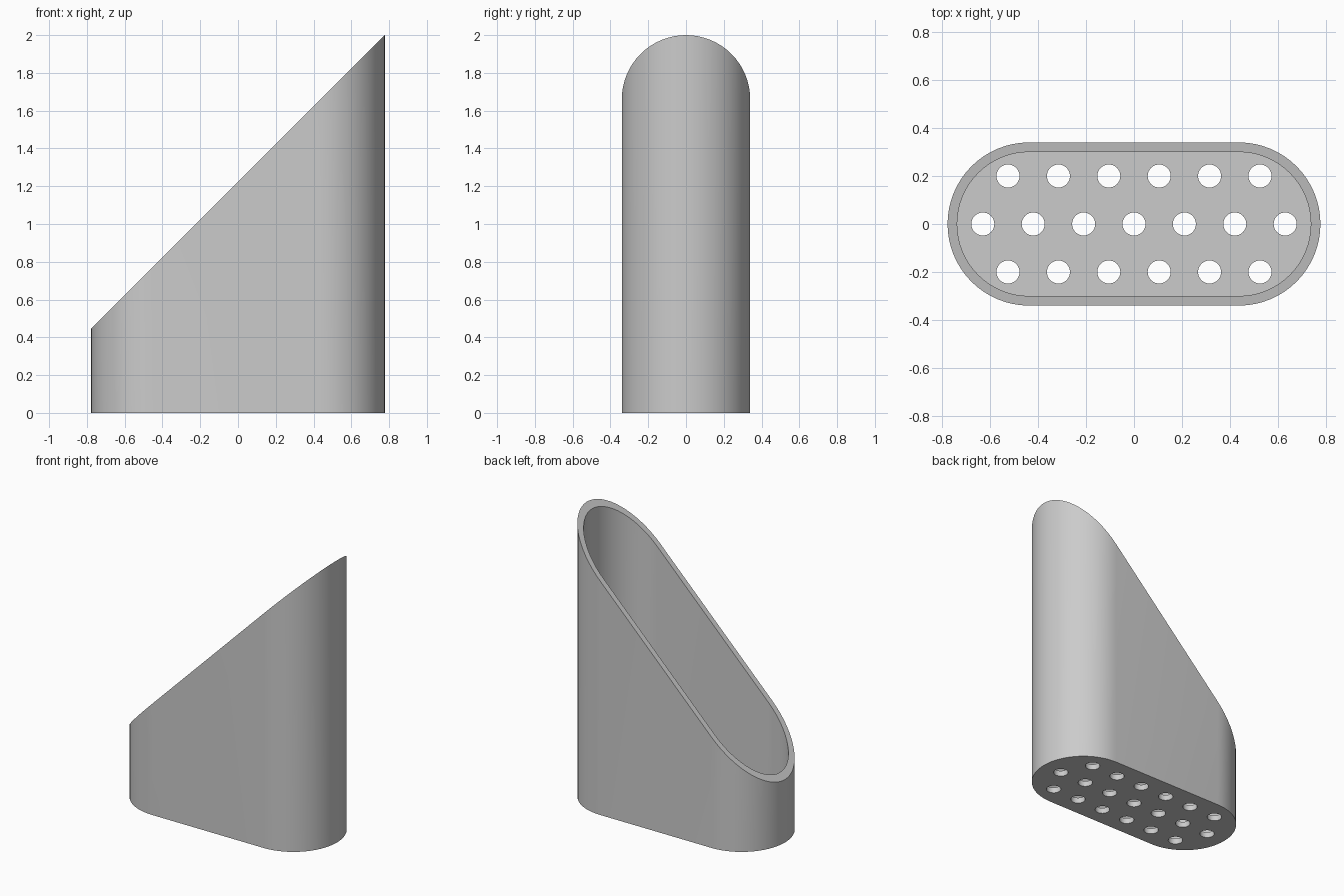
import bpy
import bmesh
from math import sin, cos, pi, radians

cube = bpy.data.objects.get("Cube")
if cube:
    bpy.data.objects.remove(cube, do_unlink=True)

HALF, RADIUS, WALL, FLOOR = 0.777, 0.34, 0.04, 0.04
SPAN = HALF - RADIUS          # centre of each rounded end
HEIGHT = 2.0
STEPS = 32

grey = bpy.data.materials.new("plain grey")
grey.use_nodes = True
colour = (0.6, 0.6, 0.6, 1)
grey.diffuse_color = colour
grey.node_tree.nodes["Principled BSDF"].inputs["Base Color"].default_value = colour


def stadium(r):
    """Outline with two straight sides and two round ends."""
    points = []
    for side, start in ((1, -pi / 2), (-1, pi / 2)):
        for i in range(STEPS + 1):
            a = start + pi * i / STEPS
            points.append((side * SPAN + r * cos(a), r * sin(a)))
    return points


def circle(cx, cy, r, n=32):
    return [(cx + r * cos(2 * pi * i / n), cy + r * sin(2 * pi * i / n)) for i in range(n)]


def slant(x):
    """Height of the 45 degree cut across the top."""
    return HEIGHT - HALF + x


bm = bmesh.new()


def ring(points, height):
    verts = [bm.verts.new((x, y, height(x))) for x, y in points]
    for i, v in enumerate(verts):
        bm.edges.new((v, verts[i - 1]))
    return verts


def bridge(a, b):
    for i in range(len(a)):
        bm.faces.new((a[i - 1], a[i], b[i], b[i - 1]))


def fill(rings):
    edges = [bm.edges.get((r[i], r[i - 1])) for r in rings for i in range(len(r))]
    bmesh.ops.triangle_fill(bm, use_beauty=True, use_dissolve=False, edges=edges)


# Outer wall, slanted rim and inner wall
outer, inner = stadium(RADIUS), stadium(RADIUS - WALL)
outer_base = ring(outer, lambda x: 0)
outer_top = ring(outer, slant)
inner_top = ring(inner, slant)
inner_base = ring(inner, lambda x: FLOOR)
bridge(outer_base, outer_top)
bridge(outer_top, inner_top)
bridge(inner_top, inner_base)

# Drain holes in three staggered rows
under, over = [outer_base], [inner_base]
for y, count in ((-0.2, 6), (0, 7), (0.2, 6)):
    for i in range(count):
        hole = circle((i - (count - 1) / 2) * 0.21, y, 0.048)
        low, high = ring(hole, lambda x: 0), ring(hole, lambda x: FLOOR)
        bridge(low, high)
        under.append(low)
        over.append(high)

# Perforated floor, underside and inside
fill(under)
fill(over)
bmesh.ops.recalc_face_normals(bm, faces=bm.faces)

mesh = bpy.data.meshes.new("slanted_holder")
bm.to_mesh(mesh)
bm.free()
mesh.materials.append(grey)
holder = bpy.data.objects.new("slanted_holder", mesh)
bpy.context.collection.objects.link(holder)
bpy.ops.object.select_all(action="DESELECT")
holder.select_set(True)
bpy.context.view_layer.objects.active = holder
bpy.ops.object.shade_smooth_by_angle(angle=radians(30))
